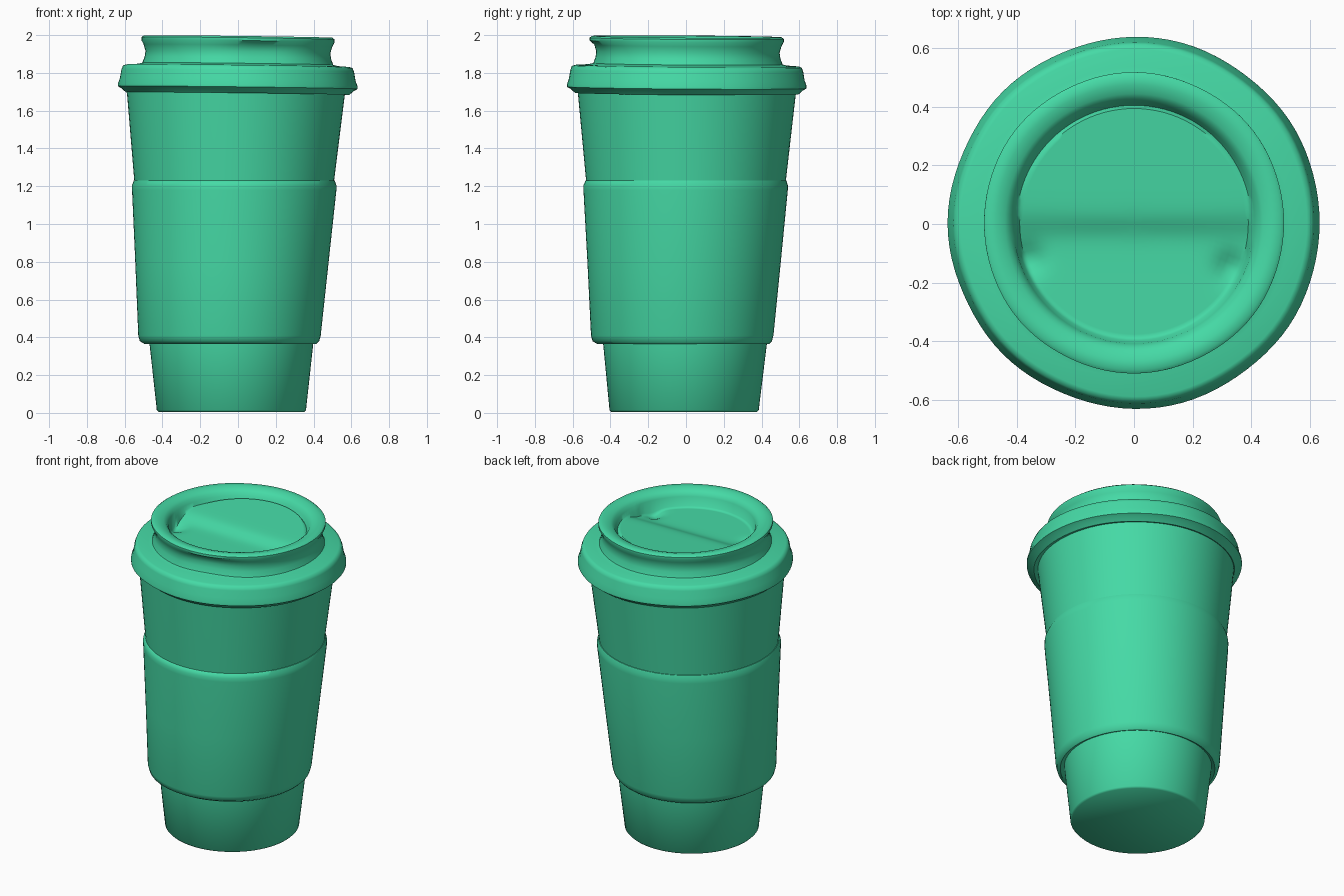
import bpy
import bmesh
from math import sin, cos, pi, hypot, exp

SEGMENTS = 96

old = bpy.data.objects.get("Cube")
if old:
    bpy.data.objects.remove(old)

green = bpy.data.materials.new("mint green")
green.use_nodes = True
colour = (0.06, 0.70, 0.38, 1)
green.diffuse_color = colour
green.node_tree.nodes["Principled BSDF"].inputs["Base Color"].default_value = colour


def lathe(name, profile, cap_start=False, cap_end=False, deform=None):
    """Spin rows of (radius, height, centre x, centre y) into a smooth part."""
    bm = bmesh.new()
    rings = []
    for r, z, cx, cy in profile:
        ring = []
        for i in range(SEGMENTS):
            a = 2 * pi * i / SEGMENTS
            ring.append(bm.verts.new((cx + r * cos(a), cy + r * sin(a), z)))
        rings.append(ring)
    for low, high in zip(rings, rings[1:]):
        for i in range(SEGMENTS):
            j = (i + 1) % SEGMENTS
            bm.faces.new((low[i], low[j], high[j], high[i]))
    if cap_start:
        bm.faces.new(rings[0][::-1])
    if cap_end:
        bm.faces.new(rings[-1])
    if deform:
        for v in bm.verts:
            deform(v.co)
    mesh = bpy.data.meshes.new(name)
    bm.to_mesh(mesh)
    bm.free()
    mesh.materials.append(green)
    obj = bpy.data.objects.new(name, mesh)
    bpy.context.collection.objects.link(obj)
    bpy.ops.object.select_all(action="DESELECT")
    obj.select_set(True)
    bpy.context.view_layer.objects.active = obj
    bpy.ops.object.shade_smooth_by_angle(angle=0.9)
    return obj


# Tapered paper cup, leaning slightly
lathe("cup_body", [
    (0.385, 0.005, -0.035, -0.01),
    (0.395, 0.015, -0.035, -0.01),
    (0.435, 0.38, -0.035, -0.005),
    (0.530, 1.24, -0.02, 0.0),
    (0.580, 1.72, -0.01, 0.005),
], cap_start=True, cap_end=True)

# Cardboard sleeve with rolled edges
lathe("sleeve", [
    (0.425, 0.375, -0.04, -0.01),
    (0.455, 0.365, -0.04, -0.015),
    (0.475, 0.380, -0.045, -0.02),
    (0.483, 0.41, -0.045, -0.02),
    (0.512, 0.80, -0.032, -0.01),
    (0.541, 1.18, -0.02, -0.002),
    (0.541, 1.205, -0.02, -0.002),
    (0.532, 1.230, -0.02, 0.0),
    (0.515, 1.235, -0.02, 0.0),
])


def dent_lid(co):
    """Tilt the lid, crumple its skirt and neck, and shape the drinking well."""
    r = hypot(co.x, co.y)
    if r < 0.40 and co.z > 1.85:
        # Well floor: sloping back half, step across the middle, lower front
        step = 1 / (1 + exp(-(co.y + 0.01) / 0.022))
        co.z -= 0.035 * (1 - step) - 0.07 * max(co.y, 0) * step
        # Pressed corners at the sides of the well
        for px, py in ((-0.36, -0.12), (0.33, -0.15)):
            co.z -= 0.03 * exp(-((co.x - px) ** 2 + (co.y - py) ** 2) / 0.0025)
    elif r > 0.46:
        a = 1 + 0.005 * sin(9 * co.x + 4 * co.z) * cos(11 * co.y)
        # Squeezed spot on the front of the neck
        if 1.84 < co.z < 1.95:
            a -= 0.05 * exp(-((co.x - 0.12) ** 2 + (co.y + 0.5) ** 2) / 0.03)
        co.x *= a
        co.y *= a
    co.z -= 0.012 * (co.x + co.y * 0.6)


# Lid: skirt, shoulder, pinched neck, rolled rim and recessed top
lid_profile = [
    (0.560, 1.700), (0.590, 1.690), (0.615, 1.712), (0.633, 1.722),
    (0.633, 1.735), (0.622, 1.765), (0.614, 1.812), (0.606, 1.832),
    (0.590, 1.838), (0.530, 1.842), (0.506, 1.848), (0.494, 1.880),
    (0.490, 1.910), (0.500, 1.945), (0.512, 1.968), (0.512, 1.983),
    (0.500, 1.992), (0.470, 1.991), (0.440, 1.982), (0.424, 1.970),
    (0.412, 1.950), (0.401, 1.928), (0.390, 1.920),
]
well_floor = [(0.38 - 0.02 * i, 1.920) for i in range(19)] + [(0.004, 1.920)]
lathe("lid", [(r, z, 0.0, 0.004) for r, z in lid_profile + well_floor],
      cap_end=True, deform=dent_lid)
